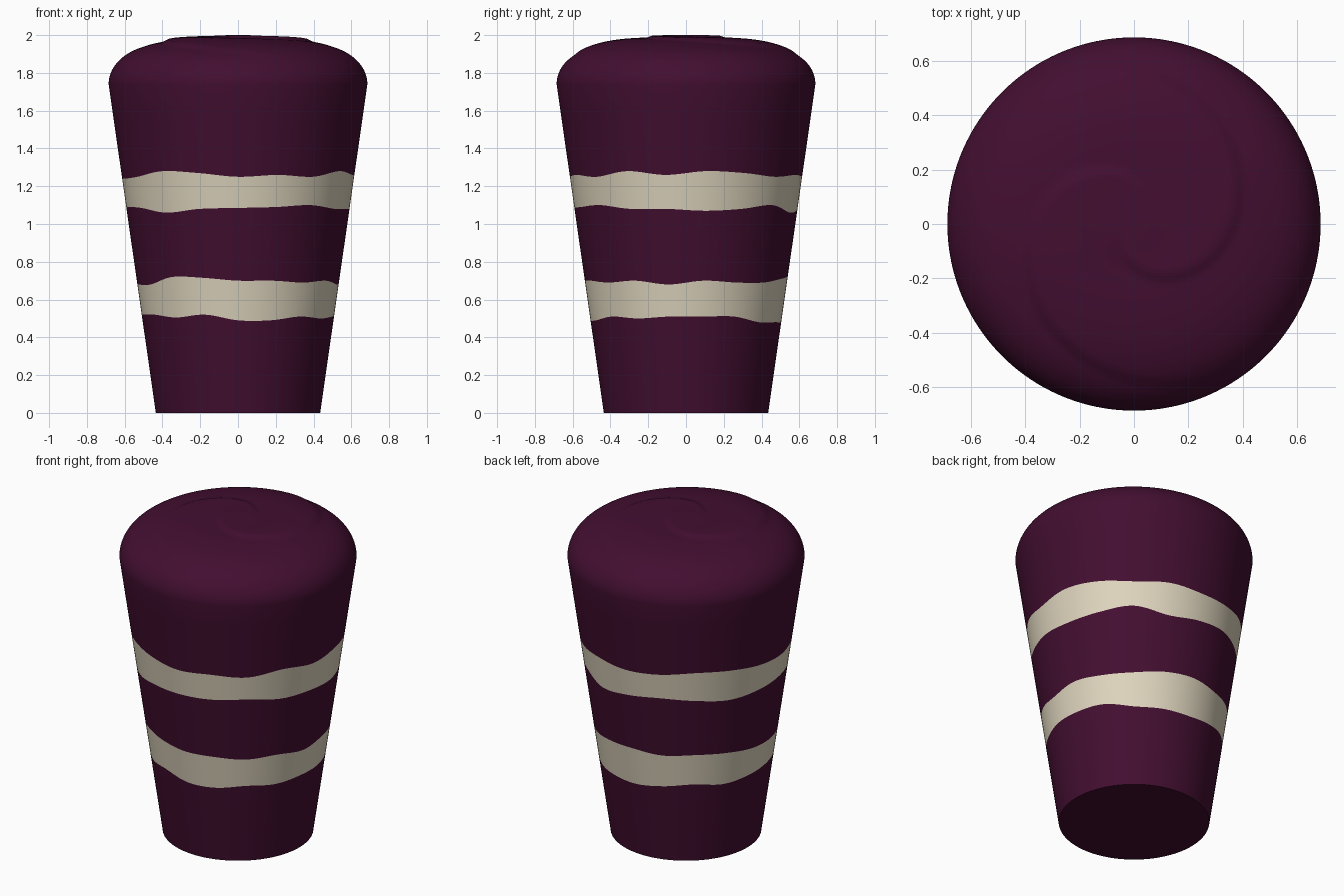
import bpy, bmesh, math

if "Cube" in bpy.data.objects:
    bpy.data.objects.remove(bpy.data.objects["Cube"])

SEGMENTS = 180
BASE_R, RIM_R, RIM_Z, HEIGHT = 0.435, 0.685, 1.74, 2.0


def material(name, color):
    mat = bpy.data.materials.new(name)
    mat.use_nodes = True
    mat.diffuse_color = color
    mat.node_tree.nodes["Principled BSDF"].inputs["Base Color"].default_value = color
    return mat


def wave(offsets, angle):
    """Smooth periodic curve through evenly spaced offsets (hundredths)."""
    n = len(offsets)
    pos = angle / math.tau * n
    i, t = int(pos), pos % 1
    a, b, c, d = (offsets[(i + k) % n] for k in (-1, 0, 1, 2))
    return 0.005 * (2 * b + (c - a) * t + (2 * a - 5 * b + 4 * c - d) * t * t
                    + (3 * b - a - 3 * c + d) * t ** 3)


def swirl(r, angle):
    """Shallow two-armed spiral step pressed into the dome."""
    turn = (math.degrees(angle) - 90 - (r - 0.14) / 0.0023) % 180 / 180
    step = turn / 0.9 if turn < 0.9 else (1 - turn) / 0.1
    fade = min(1, max(0, (r - 0.06) / 0.1)) * min(1, max(0, (0.66 - r) / 0.15))
    return -0.012 * step * fade


# Heights of the wavy stripe edges, from the bottom up
edges = [
    (0.4, [12, 12, 10.5, 12, 9, 9, 11, 10, 11, 11, 11, 8, 8, 8, 10, 12, 10, 11]),
    (0.6, [8, 8, 12, 11.5, 10, 10, 9, 10, 8, 10, 9, 9, 11, 12, 11, 12, 11, 9]),
    (1.0, [9, 8.5, 6, 8, 8.5, 9, 10, 8, 8, 7, 8, 10, 6, 8, 10, 9, 7, 8]),
    (1.2, [4, 5, 8, 7, 5, 6, 5, 8, 6, 8, 7, 5, 6, 5, 6, 8, 7, 5]),
]

bm = bmesh.new()
angles = [math.tau * i / SEGMENTS for i in range(SEGMENTS)]
START = math.radians(-170)      # direction of the first stripe sample


def ring(shape):
    verts = []
    for a in angles:
        r, z = shape(a)
        verts.append(bm.verts.new((r * math.cos(a + START), r * math.sin(a + START), z)))
    return verts


def wall(z):
    return BASE_R + (RIM_R - BASE_R) * z / RIM_Z, z


def dome(r, a):
    z = RIM_Z + (HEIGHT - RIM_Z) * math.sqrt(max(0, 1 - (r / RIM_R) ** 3.2))
    return r, z + swirl(r, a + START)


# Tapered wall with stripe edges, then the domed top
rings = [ring(lambda a: wall(0))]
for base, offsets in edges:
    rings.append(ring(lambda a: wall(base + wave(offsets, a))))
rings.append(ring(lambda a: wall(1.6)))
STEPS = 60
for k in range(STEPS, 0, -1):
    r = RIM_R * math.sin(math.pi / 2 * k / STEPS)
    rings.append(ring(lambda a: dome(r, a)))

for level, (low, high) in enumerate(zip(rings, rings[1:])):
    for i in range(SEGMENTS):
        j = (i + 1) % SEGMENTS
        face = bm.faces.new((low[i], low[j], high[j], high[i]))
        face.material_index = int(level in (1, 3))

# Close the crown and the flat base
crown = bm.verts.new((0, 0, HEIGHT))
for i in range(SEGMENTS):
    bm.faces.new((rings[-1][i], rings[-1][(i + 1) % SEGMENTS], crown))
bm.faces.new(rings[0][::-1])
bmesh.ops.recalc_face_normals(bm, faces=bm.faces)

mesh = bpy.data.meshes.new("striped_tapered_body")
bm.to_mesh(mesh)
bm.free()
mesh.materials.append(material("dark plum", (0.055, 0.0045, 0.03, 1)))
mesh.materials.append(material("cream", (0.73, 0.66, 0.51, 1)))
body = bpy.data.objects.new("striped_tapered_body", mesh)
bpy.context.collection.objects.link(body)

bpy.ops.object.select_all(action="DESELECT")
body.select_set(True)
bpy.context.view_layer.objects.active = body
bpy.ops.object.shade_smooth_by_angle(angle=math.radians(40))
